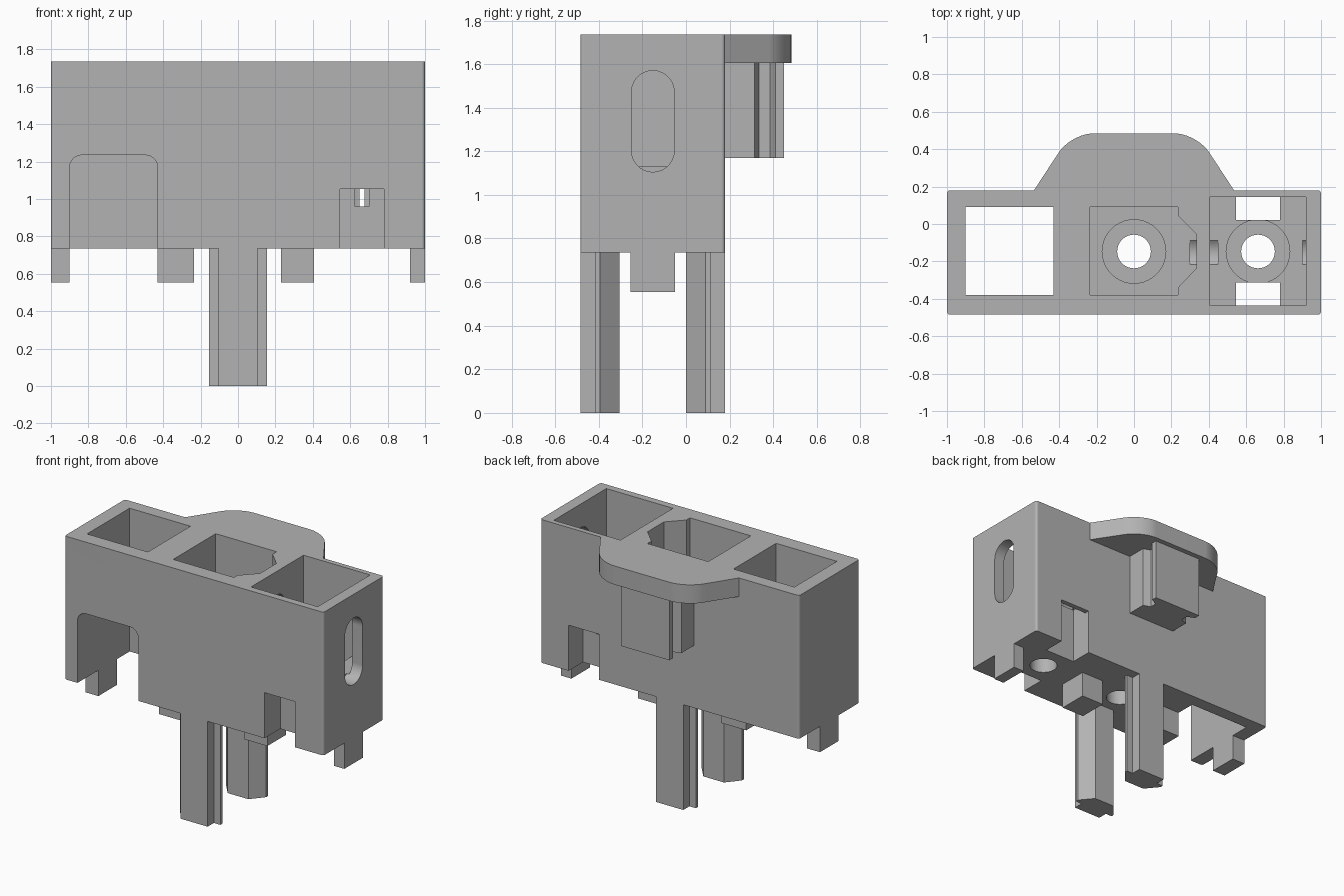
import bpy, bmesh, math

if "Cube" in bpy.data.objects:
    bpy.data.objects.remove(bpy.data.objects["Cube"], do_unlink=True)

grey = bpy.data.materials.new("plain grey")
grey.use_nodes = True
grey.diffuse_color = (0.45, 0.45, 0.45, 1)
grey.node_tree.nodes["Principled BSDF"].inputs["Base Color"].default_value = grey.diffuse_color

FRONT, BACK = -0.485, 0.18
BASE, TOP, FLOOR = 0.735, 1.735, 1.13
MID = -0.147          # centre line of the holes and slot
SOCKET_X = 0.663      # centre of the wide bay


def prism(name, points, lo, hi, axis="z", rounded=None, radius=0.0):
    """Extrude a 2D outline along an axis; round the edges chosen by a rule."""
    place = {"x": lambda a, b, c: (c, a, b),
             "y": lambda a, b, c: (a, c, b),
             "z": lambda a, b, c: (a, b, c)}[axis]
    bm = bmesh.new()
    ends = [[bm.verts.new(place(a, b, c)) for a, b in points] for c in (lo, hi)]
    bm.faces.new(ends[0])
    bm.faces.new(ends[1])
    n = len(points)
    for i in range(n):
        j = (i + 1) % n
        bm.faces.new((ends[0][i], ends[0][j], ends[1][j], ends[1][i]))
    if rounded:
        bm.edges.ensure_lookup_table()
        edges = [bm.edges.get((ends[0][i], ends[1][i]))
                 for i, p in enumerate(points) if rounded(*p)]
        bmesh.ops.bevel(bm, geom=edges, offset=radius, segments=6,
                        profile=0.5, affect="EDGES")
    bmesh.ops.recalc_face_normals(bm, faces=bm.faces)
    mesh = bpy.data.meshes.new(name)
    bm.to_mesh(mesh)
    bm.free()
    mesh.materials.append(grey)
    obj = bpy.data.objects.new(name, mesh)
    bpy.context.collection.objects.link(obj)
    return obj


def rect(a0, a1, b0, b1):
    return [(a0, b0), (a1, b0), (a1, b1), (a0, b1)]


def circle(x, y, r, n=40):
    return [(x + r * math.cos(math.tau * i / n), y + r * math.sin(math.tau * i / n))
            for i in range(n)]


def capsule(a, b0, b1, r, n=14):
    arc = [math.pi * i / n for i in range(n + 1)]
    return ([(a + r * math.cos(t), b1 - r + r * math.sin(t)) for t in arc] +
            [(a - r * math.cos(t), b0 + r - r * math.sin(t)) for t in arc])


def mirrored(half):
    """Close a half outline by reflecting it across x = 0."""
    return half + [(-x, y) for x, y in reversed(half)]


def cut(target, cutter):
    mod = target.modifiers.new("cut", "BOOLEAN")
    mod.operation = "DIFFERENCE"
    mod.solver = "EXACT"
    mod.object = cutter
    bpy.context.view_layer.update()
    graph = bpy.context.evaluated_depsgraph_get()
    mesh = bpy.data.meshes.new_from_object(target.evaluated_get(graph))
    target.modifiers.clear()
    target.data = mesh
    bpy.data.objects.remove(cutter, do_unlink=True)


def every(a, b):
    return True


# Housing block
housing = prism("housing", rect(-1, 1, FRONT, BACK), BASE, TOP,
                rounded=every, radius=0.018)

# Open bay with arched front doorway
cut(housing, prism("bay", rect(-0.9, -0.43, -0.38, 0.09), 0.6, 1.9))
cut(housing, prism("arch", rect(-0.9, -0.43, 0.6, 1.235), -0.6, -0.3, "y",
                   rounded=lambda x, z: z > 1, radius=0.065))

# Middle bay with a tapered side key
cut(housing, prism("bay", [(-0.235, -0.38), (0.235, -0.38), (0.235, -0.34),
                           (0.335, -0.235), (0.335, -0.055), (0.235, 0.045),
                           (0.235, 0.09), (-0.235, 0.09)], FLOOR, 1.9))

# Wide bay
cut(housing, prism("bay", rect(0.405, 0.92, -0.435, 0.145), FLOOR, 1.9))

# Stepped holes in both bay floors
for x in (0, SOCKET_X):
    cut(housing, prism("counterbore", circle(x, MID, 0.17), FLOOR - 0.17, FLOOR + 0.1))
    cut(housing, prism("hole", circle(x, MID, 0.09), 0.6, FLOOR + 0.1))

# Latch windows: floor opening and wall notch at front and back
for inner, wall, outer in ((0.022, 0.145, 0.3), (-0.312, -0.435, -0.6)):
    cut(housing, prism("window", rect(0.545, 0.78, *sorted((inner, wall))), 0.6, FLOOR + 0.1))
    cut(housing, prism("notch", rect(0.545, 0.78, *sorted((inner, outer))), 0.6, 1.053))

# Rounded side slot through the end wall and the partition
for lo, hi in ((0.9, 1.1), (0.3, 0.45)):
    cut(housing, prism("slot", capsule(-0.152, 1.105, 1.57, 0.098), lo, hi, "x"))

# Short feet below the walls
for i, (lo, hi) in enumerate(((-1, -0.9), (-0.43, -0.235), (0.23, 0.405), (0.92, 1))):
    prism(f"foot_{i + 1}", rect(lo, hi, -0.255, -0.05), 0.555, BASE)

# Long keyed legs, narrow outside and tapered inside
leg = [(0.105, 0), (0.105, 0.068), (0.155, 0.068), (0.155, 0.09), (0.08, 0.18)]
for name, y, side in (("front_leg", FRONT, 1), ("back_leg", BACK, -1)):
    prism(name, [(x, y + side * d) for x, d in mirrored(leg)], 0, BASE)

# Rear hook: top plate and grooved key
prism("hook_plate", mirrored([(0.535, BACK), (0.335, 0.485)]), 1.605, TOP,
      rounded=lambda x, y: y > 0.4, radius=0.12)
prism("hook_key", mirrored([(0.187, BACK), (0.187, 0.315), (0.135, 0.335),
                            (0.135, 0.385), (0.187, 0.41), (0.187, 0.45)]), 1.17, 1.605)

# Smooth curved walls, crisp edges
for obj in bpy.data.objects:
    if obj.type == "MESH" and grey.name in obj.data.materials:
        obj.data.shade_smooth()
        obj.data.set_sharp_from_angle(angle=math.radians(30))
        weighted = obj.modifiers.new("weighted normals", "WEIGHTED_NORMAL")
        weighted.keep_sharp = True
